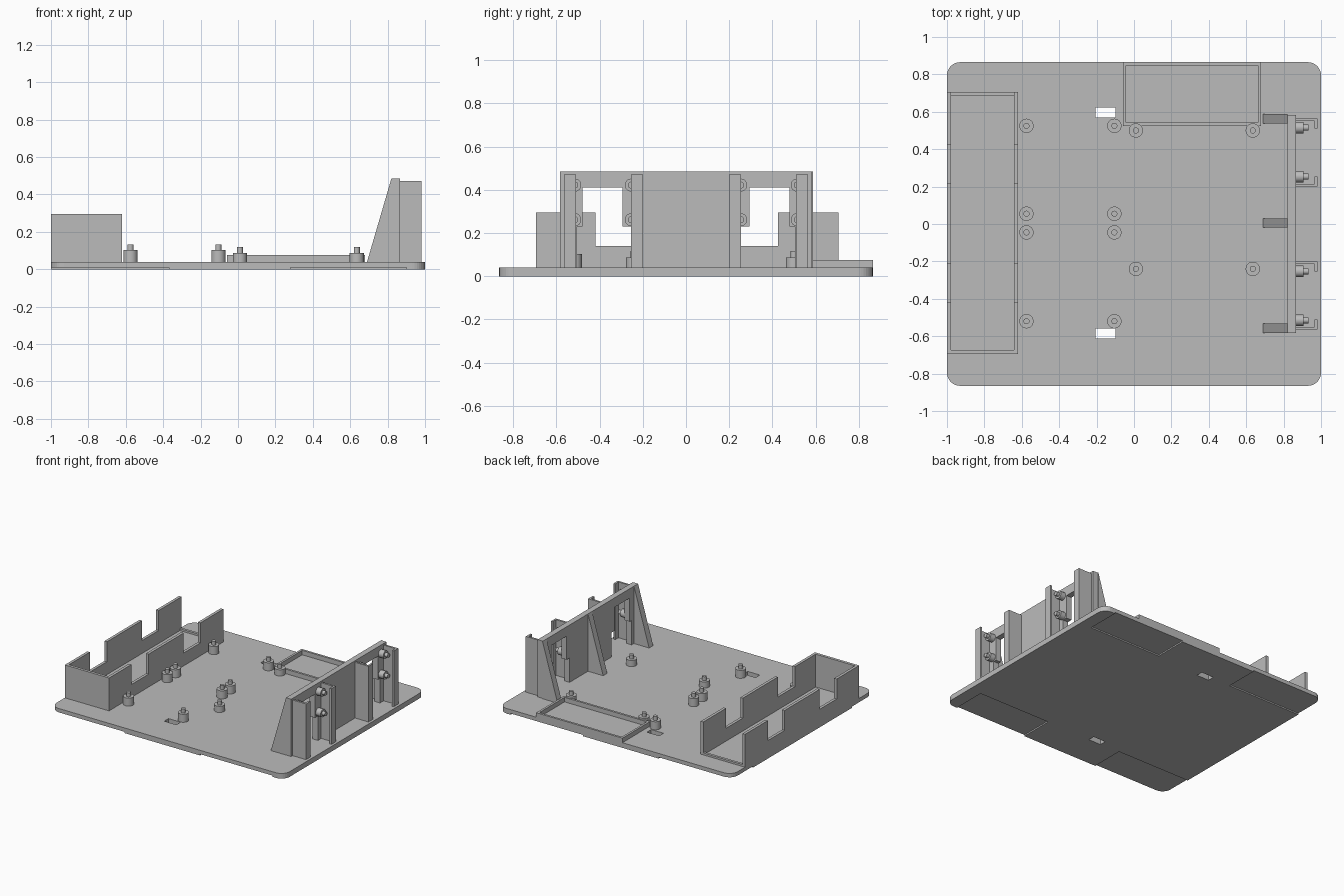
import bpy, bmesh, math
from mathutils import Vector

if "Cube" in bpy.data.objects:
    bpy.data.objects.remove(bpy.data.objects["Cube"], do_unlink=True)

TOP = 0.04  # upper face of the base plate

grey = bpy.data.materials.new("plain grey")
grey.use_nodes = True
COL = (0.5, 0.5, 0.5, 1)
grey.diffuse_color = COL
grey.node_tree.nodes["Principled BSDF"].inputs["Base Color"].default_value = COL


def prism(name, pts, axis, lo, hi):
    """Extrude a 2D outline along an axis; outline is (x,y), (x,z) or (y,z)."""
    put = {"x": lambda a, b: (lo, a, b),
           "y": lambda a, b: (a, lo, b),
           "z": lambda a, b: (a, b, lo)}[axis]
    step = Vector([(hi - lo) * (axis == k) for k in "xyz"])
    bm = bmesh.new()
    face = bm.faces.new([bm.verts.new(put(*p)) for p in pts])
    new = bmesh.ops.extrude_face_region(bm, geom=[face])["geom"]
    bmesh.ops.translate(bm, vec=step,
                        verts=[g for g in new if isinstance(g, bmesh.types.BMVert)])
    bmesh.ops.recalc_face_normals(bm, faces=bm.faces)
    mesh = bpy.data.meshes.new(name)
    bm.to_mesh(mesh)
    bm.free()
    mesh.materials.append(grey)
    ob = bpy.data.objects.new(name, mesh)
    bpy.context.collection.objects.link(ob)
    return ob


def box(name, x0, x1, y0, y1, z0, z1):
    return prism(name, [(x0, y0), (x1, y0), (x1, y1), (x0, y1)], "z", z0, z1)


def cylinder(name, centre, r, axis, lo, hi):
    n = 32
    ring = [(centre[0] + r * math.cos(math.tau * i / n),
             centre[1] + r * math.sin(math.tau * i / n)) for i in range(n)]
    ob = prism(name, ring, axis, lo, hi)
    bpy.ops.object.select_all(action="DESELECT")
    ob.select_set(True)
    bpy.context.view_layer.objects.active = ob
    bpy.ops.object.shade_smooth_by_angle()
    return ob


# Base plate with rounded corners
R, W, D = 0.07, 1.0, 0.865
outline = []
for k, (sx, sy) in enumerate([(1, 1), (-1, 1), (-1, -1), (1, -1)]):
    for i in range(9):
        a = math.pi / 2 * (k + i / 8)
        outline.append((sx * (W - R) + R * math.cos(a), sy * (D - R) + R * math.sin(a)))
plate = prism("base_plate", outline, "z", 0, TOP)

# Cable slots and shallow underside recesses cut from the plate
cutters = [box("slot_cutter", -0.205, -0.1, y, y + 0.052, -0.1, 0.1)
           for y in (0.57, -0.612)]
for x0, x1 in ((-1.1, -0.37), (0.28, 0.9)):
    for y0, y1 in ((-0.95, -0.605), (0.605, 0.95)):
        cutters.append(box("recess_cutter", x0, x1, y0, y1, -0.1, 0.01))
for c in cutters:
    c.hide_render = True
    mod = plate.modifiers.new("cut", "BOOLEAN")
    mod.operation, mod.solver, mod.object = "DIFFERENCE", "EXACT", c
bpy.context.view_layer.objects.active = plate
bpy.ops.object.select_all(action="DESELECT")
plate.select_set(True)
for m in list(plate.modifiers):
    bpy.ops.object.modifier_apply(modifier=m.name)
for c in cutters:
    bpy.data.objects.remove(c, do_unlink=True)

# Long side tray: two notched walls, a full front wall and a low back sill
H, N = 0.295, 0.14
notched = [(-0.695, TOP), (0.705, TOP), (0.705, H), (0.425, H), (0.425, N), (0.22, N),
           (0.22, H), (-0.21, H), (-0.21, N), (-0.42, N), (-0.42, H), (-0.695, H)]
prism("tray_outer_wall", notched, "x", -1, -0.978)
prism("tray_inner_wall", notched, "x", -0.642, -0.62)
box("tray_front_wall", -0.978, -0.642, -0.695, -0.673, TOP, H)
box("tray_back_sill", -0.978, -0.642, 0.685, 0.705, TOP, 0.055)

# Low rectangular frame at the back edge
FX0, FX1, FY0, FY1, FT, FH = -0.06, 0.68, 0.525, D, 0.017, 0.075
box("frame_right_wall", FX0, FX0 + FT, FY0, FY1, TOP, FH)
box("frame_left_wall", FX1 - FT, FX1, FY0, FY1, TOP, FH)
box("frame_front_wall", FX0 + FT, FX1 - FT, FY0, FY0 + FT, TOP, FH)
box("frame_back_wall", FX0 + FT, FX1 - FT, FY1 - FT, FY1, TOP, FH)

# Board standoffs with locating pins
groups = [((-0.575, -0.105), (0.525, 0.055, -0.045, -0.52), 0.102, 0.132),
          ((0.01, 0.635), (0.5, -0.24), 0.088, 0.118)]
for xs, ys, shoulder, tip in groups:
    for x in xs:
        for y in ys:
            cylinder("standoff", (x, y), 0.038, "z", TOP, shoulder)
            cylinder("standoff_pin", (x, y), 0.016, "z", shoulder, tip)

# Upright panel with two stepped openings that reach the plate
PH = 0.485


def opening(s):
    return [(s * 0.505, TOP), (s * 0.505, 0.23), (s * 0.48, 0.23), (s * 0.48, 0.412),
            (s * 0.293, 0.412), (s * 0.293, 0.23), (s * 0.255, 0.23), (s * 0.255, TOP)]


panel = ([(-0.583, PH), (-0.583, TOP)] + opening(-1) + opening(1)[::-1]
         + [(0.583, TOP), (0.583, PH)])
prism("upright_panel", panel, "x", 0.82, 0.865)

# Sloped gussets behind the panel
for y in (-0.558, 0.005, 0.563):
    prism("gusset", [(0.69, TOP), (0.82, TOP), (0.82, PH)], "y", y - 0.025, y + 0.025)

# Angled rails and mounting pegs on the outer face of the panel
for s in (-1, 1):
    for edge, lip, peg in ((0.565, 0.51, 0.515), (0.2, 0.255, 0.253)):
        t = 0.015 if lip > edge else -0.015
        rail = [(0.865, s * edge), (0.98, s * edge), (0.98, s * lip),
                (0.965, s * lip), (0.965, s * (edge + t)), (0.865, s * (edge + t))]
        prism("rail", rail, "z", TOP, 0.472)
        for z in (0.262, 0.422):
            cylinder("peg", (s * peg, z), 0.03, "x", 0.865, 0.907)
            cylinder("peg_pin", (s * peg, z), 0.016, "x", 0.907, 0.932)
